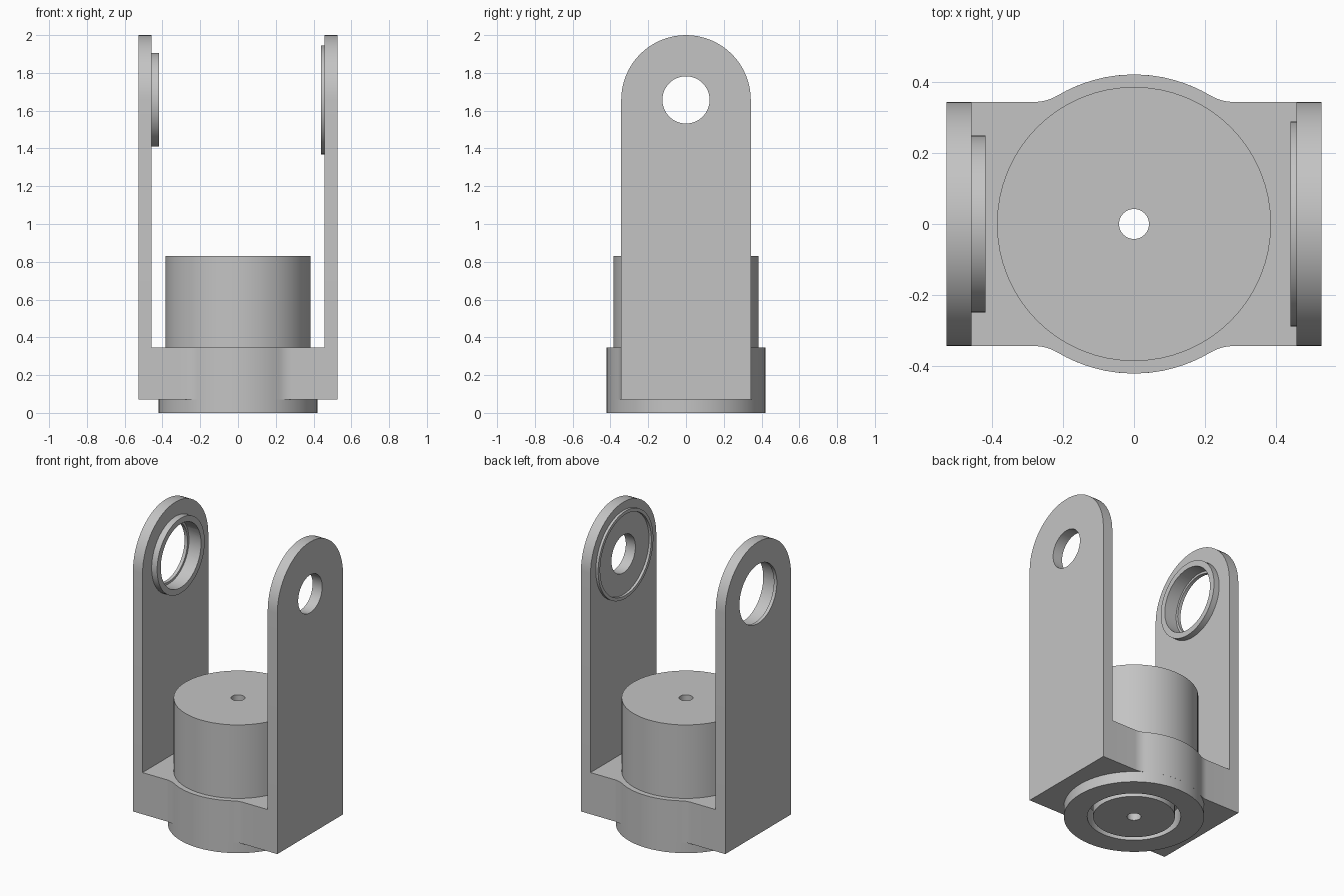
import bpy, bmesh
from math import pi, sin, cos, atan2
from mathutils import Matrix, Vector

old = bpy.data.objects.get("Cube")
if old:
    bpy.data.objects.remove(old, do_unlink=True)

grey = bpy.data.materials.new("plain grey")
grey.use_nodes = True
grey.diffuse_color = (0.55, 0.55, 0.55, 1)
grey.node_tree.nodes["Principled BSDF"].inputs["Base Color"].default_value = grey.diffuse_color

PIVOT = 1.657      # height of the arm holes
HALF = 0.343       # half depth of the bracket
OUTER, INNER = 0.527, 0.457
FLOOR, DECK = 0.07, 0.345
HUB = 0.42
ACROSS = Matrix.Translation((0, 0, PIVOT)) @ Matrix.Rotation(pi / 2, 4, 'Y')


def finish(name, bm, matrix=Matrix()):
    bmesh.ops.transform(bm, matrix=matrix, verts=bm.verts)
    bmesh.ops.recalc_face_normals(bm, faces=bm.faces)
    mesh = bpy.data.meshes.new(name)
    bm.to_mesh(mesh)
    bm.free()
    mesh.materials.append(grey)
    ob = bpy.data.objects.new(name, mesh)
    bpy.context.collection.objects.link(ob)
    return ob


def lathe(name, profile, matrix=Matrix(), steps=64):
    """Turn a closed (radius, height) loop around its axis."""
    bm = bmesh.new()
    verts = [bm.verts.new((r, 0, h)) for r, h in profile]
    edges = [bm.edges.new((verts[i - 1], v)) for i, v in enumerate(verts)]
    bmesh.ops.spin(bm, geom=verts + edges, cent=(0, 0, 0), axis=(0, 0, 1),
                   angle=2 * pi, steps=steps)
    bmesh.ops.remove_doubles(bm, verts=bm.verts, dist=1e-5)
    loose = [e for e in bm.edges if not e.link_faces]
    bmesh.ops.delete(bm, geom=loose, context='EDGES')
    return finish(name, bm, matrix)


def prism(name, outline, push):
    bm = bmesh.new()
    face = bm.faces.new([bm.verts.new(p) for p in outline])
    grown = bmesh.ops.extrude_face_region(bm, geom=[face])["geom"]
    moved = [v for v in grown if isinstance(v, bmesh.types.BMVert)]
    bmesh.ops.translate(bm, verts=moved, vec=push)
    return finish(name, bm)


def combine(target, other, operation):
    mod = target.modifiers.new(operation.lower(), 'BOOLEAN')
    mod.operation, mod.solver, mod.object = operation, 'EXACT', other
    bpy.ops.object.select_all(action='DESELECT')
    bpy.context.view_layer.objects.active = target
    target.select_set(True)
    bpy.ops.object.modifier_apply(modifier=mod.name)
    bpy.data.objects.remove(other, do_unlink=True)


# Base block: a bar with a round bulge, blended by fillets
fillet = 0.127
cx, cy = 0.28, HALF + fillet
tip = atan2(cy, cx)
quarter = [(OUTER, HALF)]
for i in range(7):
    a = -pi / 2 + (tip - pi / 2) * i / 6
    quarter.append((cx + fillet * cos(a), cy + fillet * sin(a)))
for i in range(1, 9):
    a = tip + (pi / 2 - tip) * i / 8
    quarter.append((HUB * cos(a), HUB * sin(a)))
half = quarter + [(-x, y) for x, y in reversed(quarter[:-1])]
outline = half + [(-x, -y) for x, y in half]
bracket = prism("bracket", [(x, y, FLOOR) for x, y in outline],
                Vector((0, 0, DECK - FLOOR)))

# Two upright arms with round tops
for x in (-OUTER, INNER):
    arch = [(x, HALF * cos(pi * i / 32), PIVOT + HALF * sin(pi * i / 32))
            for i in range(33)]
    arm = prism("arm", arch + [(x, -HALF, FLOOR), (x, HALF, FLOOR)],
                Vector((OUTER - INNER, 0, 0)))
    combine(bracket, arm, 'UNION')

# Bearing boss on the right arm, shallow rim on the left arm
boss = lathe("boss", [(0, -0.5), (0.248, -0.5), (0.248, -0.417), (0, -0.417)], ACROSS)
combine(bracket, boss, 'UNION')
rim = lathe("rim", [(0.267, 0.44), (0.288, 0.44), (0.288, 0.48), (0.267, 0.48)], ACROSS)
combine(bracket, rim, 'UNION')

# Stepped bearing bore, plain hole, and the seat for the hub
bore = lathe("bore", [(0, -0.6), (0.195, -0.6), (0.195, -0.505),
                      (0.21, -0.505), (0.21, -0.3), (0, -0.3)], ACROSS)
combine(bracket, bore, 'DIFFERENCE')
hole = lathe("hole", [(0, 0.4), (0.125, 0.4), (0.125, 0.6), (0, 0.6)], ACROSS)
combine(bracket, hole, 'DIFFERENCE')
seat = lathe("seat", [(0, 0), (0.34, 0), (0.34, 0.5), (0, 0.5)])
combine(bracket, seat, 'DIFFERENCE')

# Hub: bottom flange with a ring groove, drum and centre hole
hub = lathe("hub", [(0.042, 0), (0.245, 0), (0.245, 0.12), (0.28, 0.12),
                    (0.28, 0), (HUB, 0), (HUB, FLOOR), (0.385, FLOOR),
                    (0.385, 0.83), (0.042, 0.83)])

for ob in (bracket, hub):
    bpy.ops.object.select_all(action='DESELECT')
    bpy.context.view_layer.objects.active = ob
    ob.select_set(True)
    bpy.ops.object.shade_smooth_by_angle(angle=pi / 6)
